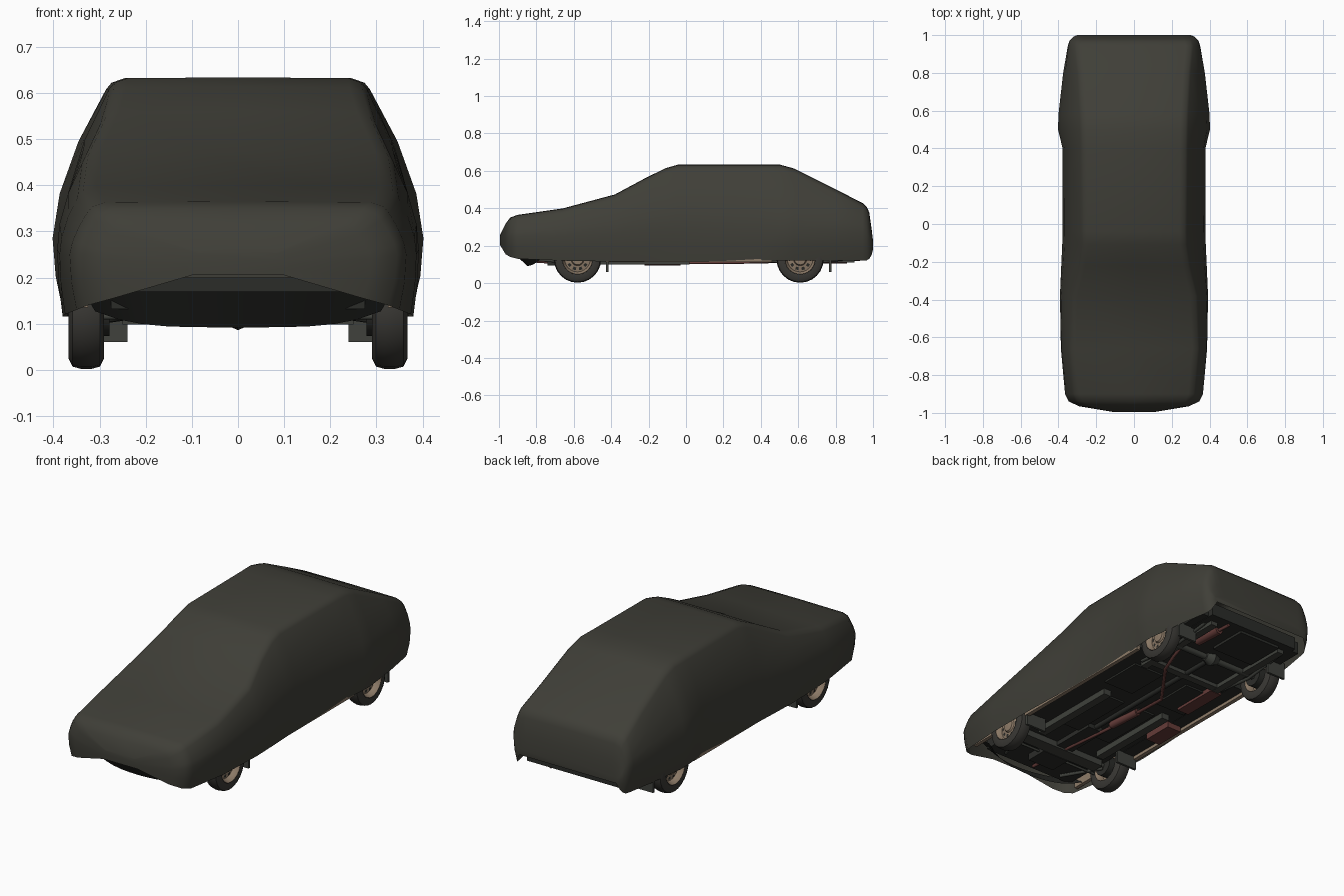
import bpy, bmesh, math
from mathutils import Vector

if "Cube" in bpy.data.objects:
    bpy.data.objects.remove(bpy.data.objects["Cube"])


def mat(name, c):
    m = bpy.data.materials.new(name)
    m.diffuse_color = (*c, 1)
    m.use_nodes = True
    m.node_tree.nodes["Principled BSDF"].inputs["Base Color"].default_value = m.diffuse_color
    return m


COVER = mat("cover cloth", (0.05, 0.049, 0.039))
RUBBER = mat("tyre rubber", (0.042, 0.04, 0.035))
UNDER = mat("underbody", (0.024, 0.025, 0.022))
STEEL = mat("chassis steel", (0.05, 0.053, 0.045))
RUST = mat("rusty red", (0.13, 0.045, 0.04))
TAN = mat("tan paint", (0.27, 0.20, 0.14))


def finish(name, bm, material, smooth=None):
    bmesh.ops.recalc_face_normals(bm, faces=bm.faces[:])
    me = bpy.data.meshes.new(name)
    bm.to_mesh(me)
    bm.free()
    me.materials.append(material)
    ob = bpy.data.objects.new(name, me)
    bpy.context.collection.objects.link(ob)
    if smooth:
        bpy.ops.object.select_all(action='DESELECT')
        ob.select_set(True)
        bpy.context.view_layer.objects.active = ob
        bpy.ops.object.shade_smooth_by_angle(angle=math.radians(smooth))
    return ob


def box(name, x, y, z, material):
    """Box from (min, max) pairs."""
    bm = bmesh.new()
    bmesh.ops.create_cube(bm, size=1)
    for v in bm.verts:
        v.co = Vector([(a + b) / 2 + c * (b - a) for (a, b), c in zip((x, y, z), v.co)])
    return finish(name, bm, material)


def pair(name, x, y, z, material):
    box(name + "_right", x, y, z, material)
    box(name + "_left", (-x[1], -x[0]), y, z, material)


def tube(name, pts, r, material):
    cu = bpy.data.curves.new(name, 'CURVE')
    cu.dimensions = '3D'
    cu.bevel_depth, cu.bevel_resolution, cu.use_fill_caps = r, 1, True
    s = cu.splines.new('POLY')
    s.points.add(len(pts) - 1)
    for p, c in zip(s.points, pts):
        p.co = (*c, 1)
    cu.materials.append(material)
    ob = bpy.data.objects.new(name, cu)
    bpy.context.collection.objects.link(ob)
    bpy.ops.object.select_all(action='DESELECT')
    ob.select_set(True)
    bpy.context.view_layer.objects.active = ob
    bpy.ops.object.convert(target='MESH')


def lathe(name, profile, centre, side, material, n=24):
    """Turn (x, radius) points round the x axis."""
    bm = bmesh.new()
    rings = []
    for x, r in profile:
        rings.append([bm.verts.new((centre[0] + side * x,
                                    centre[1] + r * math.cos(2 * math.pi * i / n),
                                    centre[2] + r * math.sin(2 * math.pi * i / n)))
                      for i in range(n)])
    for a, b in zip(rings, rings[1:]):
        for i in range(n):
            j = (i + 1) % n
            bm.faces.new((a[i], a[j], b[j], b[i]))
    return finish(name, bm, material, 40)


# Cloth cover: y, hem half width, hem z, belt half width, belt z, top half width, top z
stations = [
    (-0.995, .10, .205, .11, .23, .10, .255),
    (-0.965, .27, .155, .29, .24, .26, .315),
    (-.94, .325, .14, .345, .25, .31, .348),
    (-.90, .350, .13, .365, .25, .328, .363),
    (-.66, .375, .12, .387, .25, .348, .397),
    (-.38, .380, .115, .392, .26, .338, .472),
    (-.22, .375, .115, .385, .28, .298, .558),
    (-.11, .370, .115, .380, .29, .282, .612),
    (-.04, .368, .115, .378, .29, .280, .632),
    (.40, .366, .12, .378, .29, .284, .632),
    (.50, .375, .12, .402, .285, .286, .632),
    (.58, .378, .12, .400, .29, .288, .61),
    (.80, .350, .12, .375, .28, .300, .50),
    (.945, .325, .12, .350, .27, .314, .425),
    (.967, .320, .122, .343, .26, .308, .405),
    (.98, .312, .13, .333, .25, .302, .375),
    (.992, .302, .15, .320, .22, .295, .29),
    (1.0, .285, .18, .300, .20, .270, .225),
]


def half_section(s):
    y, hb, zb, hm, zm, hr, zr = s
    drop = min(.024, .3 * (zr - zm))
    rise = zr - drop - zm
    pts = [(hb, zb), (hb + (hm - hb) * .75, (zb + zm) / 2), (hm, zm)]
    for t in (.3, .65):
        pts.append((hm + (hr - hm) * t + .06 * rise, zm + rise * t))
    pts += [(hr, zr - drop), (hr - .012, zr - drop * .4), (hr - .04 * min(1, hr / .25), zr), (0, zr + .002)]
    return [(x, y, z) for x, z in pts]


bm = bmesh.new()
rows = []
for s in stations:
    h = half_section(s)
    rows.append([bm.verts.new(p) for p in h + [(-x, y, z) for x, y, z in h[-2::-1]]])
for a, b in zip(rows, rows[1:]):
    for i in range(len(a) - 1):
        bm.faces.new((a[i], a[i + 1], b[i + 1], b[i]))
bm.faces.new(rows[0])
bm.faces.new(rows[-1])
finish("cloth_cover", bm, COVER, 55)

# Wheels: tyre, steel rim, hub and dark rim slots
tyre = [(-.036, .08), (-.038, .105), (-.03, .121), (-.012, .126), (.012, .126),
        (.03, .121), (.038, .105), (.036, .08)]
rim = [(-.034, .082), (-.02, .072), (.006, .068), (.012, .035), (.022, .03), (.024, .0005)]
lip = [(.006, .068), (.022, .074), (.034, .084), (.037, .082)]
for y, end in ((-.58, "front"), (.61, "rear")):
    for side, lr in ((1, "right"), (-1, "left")):
        c = (side * .329, y, .128)
        lathe(f"tyre_{end}_{lr}", tyre, c, side, RUBBER)
        lathe(f"rim_{end}_{lr}", rim, c, side, TAN)
        lathe(f"rim_lip_{end}_{lr}", lip, c, side, TAN)
        lathe(f"brake_drum_{end}_{lr}", [(-.05, .0005), (-.05, .055), (0, .055)], c, side, UNDER, 16)
        bm = bmesh.new()
        for k in range(10):
            a = 2 * math.pi * k / 10
            q = []
            for da, r in ((-.17, .045), (.17, .045), (.15, .06), (-.15, .06)):
                x = .012 - (r - .035) / .033 * .006 + .003
                q.append(bm.verts.new((c[0] + side * x, c[1] + r * math.cos(a + da),
                                       c[2] + r * math.sin(a + da))))
            bm.faces.new(q)
        finish(f"rim_slots_{end}_{lr}", bm, UNDER)

# Floor pan, with space left for the wheels
box("floor_pan", (-.275, .275), (-.84, .95), (.132, .2), UNDER)
pair("side_floor", (.275, .35), (-.43, .46), (.13, .2), UNDER)
pair("rear_floor", (.275, .32), (.76, .92), (.135, .2), UNDER)
pair("sill", (.345, .367), (-.43, .46), (.113, .18), TAN)
pair("front_wing_edge", (.325, .345), (-.86, -.72), (.135, .2), TAN)
pair("wheel_arch_roof", (.275, .365), (-.72, -.43), (.262, .268), UNDER)
pair("rear_arch_roof", (.275, .365), (.46, .76), (.262, .268), UNDER)

# Front valance: curved panel below the hem
bm = bmesh.new()
top, low = [], []
for i in range(13):
    t = -1 + i / 6
    top.append(bm.verts.new((.335 * t, -.93 + .1 * t * t, .17)))
    low.append(bm.verts.new((.31 * t, -.85 + .07 * t * t, .092 + .035 * t ** 4)))
for i in range(12):
    bm.faces.new((top[i], top[i + 1], low[i + 1], low[i]))
finish("front_valance", bm, UNDER, 40)

# Mud flaps behind the wheels
pair("front_mud_flap", (.24, .362), (-.428, -.415), (.06, .15), STEEL)
pair("rear_mud_flap", (.24, .35), (.765, .778), (.06, .15), STEEL)

# Chassis rails, ribs and raised floor panels
pair("front_rail", (.17, .215), (-.5, .02), (.1, .135), STEEL)
pair("rear_rail", (.2, .24), (.34, .9), (.11, .135), STEEL)
pair("front_floor_panel", (.05, .15), (-.38, -.02), (.122, .135), UNDER)
pair("rear_floor_panel", (.08, .26), (.08, .32), (.122, .135), UNDER)
box("front_crossmember", (-.25, .25), (-.62, -.55), (.098, .135), STEEL)
box("rear_crossmember", (-.24, .24), (.38, .42), (.112, .135), STEEL)
box("engine_sump", (-.08, .08), (-.74, -.62), (.095, .14), UNDER)
box("gearbox", (-.05, .05), (-.55, -.3), (.108, .14), UNDER)
box("spare_wheel_well", (-.19, .06), (.7, .92), (.118, .135), UNDER)

# Axles, springs, arms and prop shaft
tube("rear_axle", [(-.3, .61, .125), (.3, .61, .125)], .018, STEEL)
tube("front_axle", [(-.3, -.58, .125), (.3, -.58, .125)], .013, STEEL)
tube("steering_rod", [(-.29, -.66, .115), (.29, -.66, .115)], .007, STEEL)
tube("prop_shaft", [(0, -.3, .125), (0, .61, .125)], .014, UNDER)
lathe("differential", [(-.045, .0005), (-.04, .025), (0, .042), (.04, .025), (.045, .0005)],
      (0, .61, .128), 1, STEEL, 12)
for sx, lr in ((1, "right"), (-1, "left")):
    tube("leaf_spring_" + lr, [(sx * .25, .36, .13), (sx * .25, .61, .102), (sx * .25, .86, .13)], .009, STEEL)
    tube("front_arm_" + lr, [(sx * .28, -.58, .11), (sx * .18, -.8, .125)], .009, STEEL)

# Exhaust with silencers and rusty floor parts
tube("exhaust_pipe", [(0, -.8, .115), (-.01, -.52, .108), (-.04, -.25, .108), (-.057, .15, .11),
                      (.126, .40, .112), (.17, .52, .118), (.18, .63, .15), (.16, .75, .125),
                      (.15, .93, .125)], .009, RUST)
tube("front_silencer", [(-.035, -.22, .112), (-.05, -.03, .112)], .02, RUST)
tube("rear_silencer", [(.165, .7, .128), (.155, .86, .128)], .026, RUST)
box("fuel_line_guard", (-.26, -.19), (.12, .38), (.108, .135), RUST)
box("rusty_floor_patch", (-.335, -.25), (-.2, -.03), (.1, .135), RUST)
